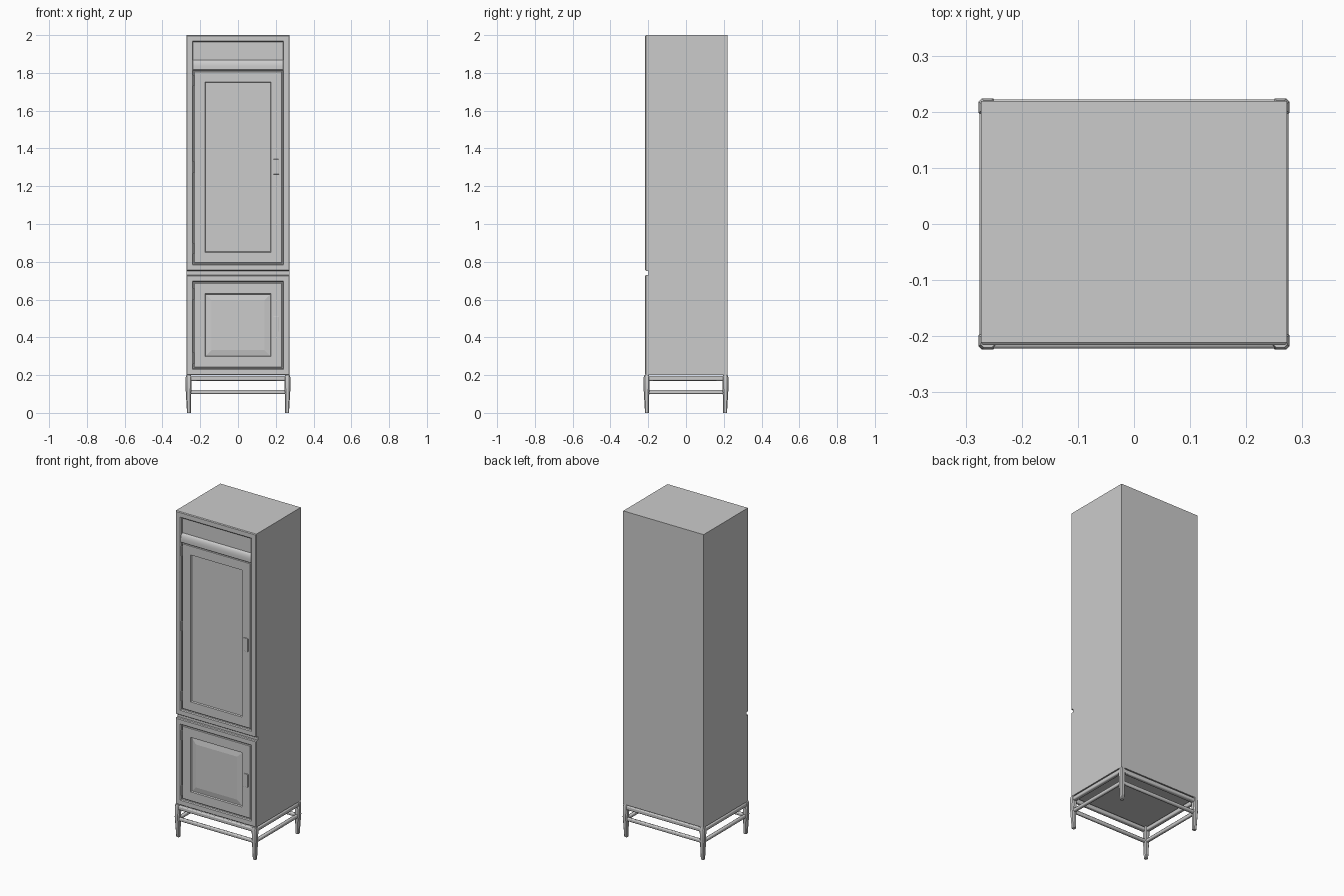
import bpy, bmesh, math

if "Cube" in bpy.data.objects:
    bpy.data.objects.remove(bpy.data.objects["Cube"])

W, FRONT, BACK = 0.273, -0.216, 0.219


def mesh_object(name, rings, cap=True):
    """Skin a list of equal-length point rings and cap both ends."""
    bm = bmesh.new()
    vr = [[bm.verts.new(p) for p in r] for r in rings]
    n = len(vr[0])
    for a, b in zip(vr, vr[1:]):
        for i in range(n):
            bm.faces.new((a[i], a[(i + 1) % n], b[(i + 1) % n], b[i]))
    if cap:
        bm.faces.new(vr[0])
        bm.faces.new(vr[-1])
    bmesh.ops.recalc_face_normals(bm, faces=bm.faces)
    me = bpy.data.meshes.new(name)
    bm.to_mesh(me)
    bm.free()
    ob = bpy.data.objects.new(name, me)
    bpy.context.collection.objects.link(ob)
    return ob


def front_panel(name, x, z0, z1, steps):
    """Moulded rectangle facing -y; each step is (inset, y)."""
    return mesh_object(name, [[(-x + i, y, z0 + i), (x - i, y, z0 + i),
                               (x - i, y, z1 - i), (-x + i, y, z1 - i)] for i, y in steps])


def box(name, x0, x1, y0, y1, z0, z1, bevel=0.0, segments=2):
    ob = mesh_object(name, [[(x0, y0, z), (x1, y0, z), (x1, y1, z), (x0, y1, z)] for z in (z0, z1)])
    if bevel:
        m = ob.modifiers.new("bevel", 'BEVEL')
        m.width, m.segments = bevel, segments
    return ob


# Carcass behind the face frames; the gap between the frames forms the notch
box("carcass", -W, W, -0.198, BACK, 0.2, 2.0)

# Face frames with a softened outer edge, a beaded opening and a back board
frame = [(0, -0.196), (0, -0.211), (0.004, FRONT), (0.031, FRONT),
         (0.036, -0.211), (0.036, -0.1995)]
front_panel("lower_face_frame", W, 0.2, 0.73, frame)
front_panel("upper_face_frame", W, 0.752, 2.0, frame)

# Rail under the top panel with a curved sill
sill = [(-0.199, 1.813), (-0.212, 1.813), (FRONT, 1.817), (FRONT, 1.832)]
for k in range(1, 7):
    t = k / 6 * math.pi / 2
    sill.append((-0.2 - 0.016 * math.cos(t), 1.832 + 0.036 * math.sin(t)))
sill.append((-0.199, 1.868))
mesh_object("middle_rail", [[(x, y, z) for y, z in sill] for x in (-0.238, 0.238)])

# Doors: flat field above, raised field below
door = [(0, -0.199), (0, -0.207), (0.003, -0.210), (0.057, -0.210), (0.061, -0.203)]
front_panel("upper_door", 0.232, 0.793, 1.809, door)
front_panel("lower_door", 0.232, 0.241, 0.689, door + [(0.064, -0.203), (0.092, -0.208)])

# Handles and their back plates
for name, z in (("upper", 1.303), ("lower", 0.47)):
    box(name + "_handle", 0.187, 0.217, -0.2155, -0.208, z - 0.04, z + 0.04, 0.002)

# Hinge barrels along the left side
for z in (1.76, 1.30, 0.87, 0.63, 0.29):
    ring = [(-0.2345 + 0.004 * math.cos(a), -0.2105 + 0.004 * math.sin(a))
            for a in (i * math.pi / 6 for i in range(12))]
    mesh_object("hinge", [[(x, y, h) for x, y in ring] for h in (z - 0.03, z + 0.03)])


def leg_ring(cx, cy, half, z):
    c = half * 0.6
    pts = [(half, -c), (half, c), (c, half), (-c, half),
           (-half, c), (-half, -c), (-c, -half), (c, -half)]
    return [(cx + x, cy + y, z) for x, y in pts]


# Tapered chamfered legs, outer faces nearly upright
for sx in (-1, 1):
    for sy in (-1, 1):
        rings = []
        for out, half, z in ((0.007, 0.010, 0), (0.0, 0.015, 0.12), (0.0, 0.016, 0.188),
                             (0.004, 0.012, 0.2)):
            rings.append(leg_ring(sx * (0.277 - out - half), sy * (0.224 - out - half), half, z))
        mesh_object("leg", rings)

# Upper rails and lower stretchers joining the legs
for name, z0, z1, out, w in (("rail", 0.170, 0.195, 0.002, 0.024), ("stretcher", 0.1, 0.121, 0.006, 0.019)):
    for s in (-1, 1):
        y = sorted((s * (0.224 - out), s * (0.224 - out - w)))
        box(name + "_long", -0.26, 0.26, *y, z0, z1, 0.006)
        x = sorted((s * (0.277 - out), s * (0.277 - out - w)))
        box(name + "_side", *x, -0.207, 0.207, z0, z1, 0.006)

# Smooth rounded parts while keeping edges crisp
bpy.ops.object.select_all(action='DESELECT')
for ob in bpy.context.collection.objects:
    if ob.name.startswith(("middle_rail", "hinge", "rail", "stretcher", "leg")):
        ob.select_set(True)
        bpy.context.view_layer.objects.active = ob
bpy.ops.object.shade_smooth_by_angle(angle=math.radians(35))
